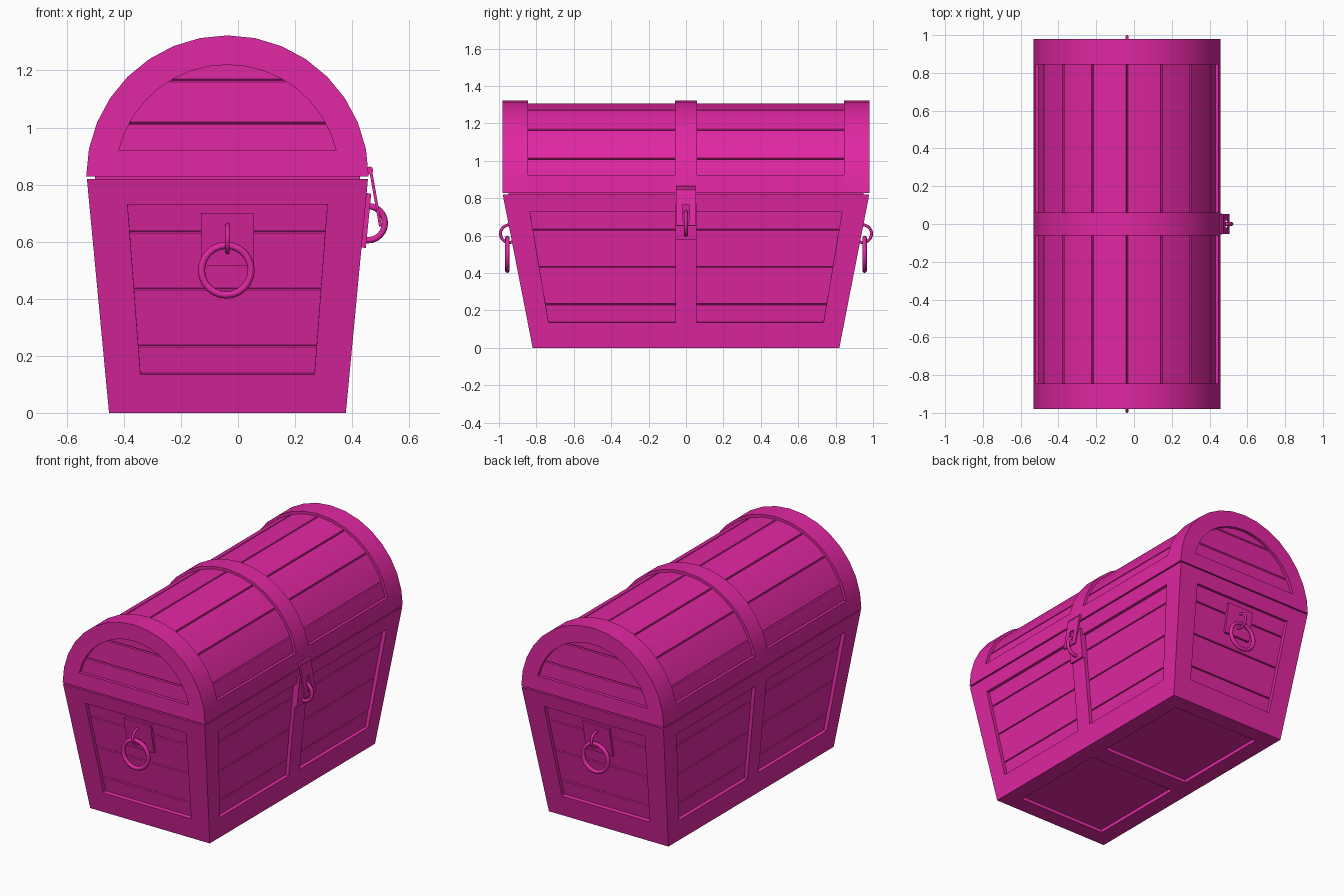
import bpy, bmesh
from math import sin, cos, asin, pi, radians, atan2
from mathutils import Vector, Matrix

if "Cube" in bpy.data.objects:
    bpy.data.objects.remove(bpy.data.objects["Cube"])

CX = -0.037                      # centre line of the chest in x
H, LID = 0.82, 0.828             # body top, lid base
R, SEG = 0.495, 16               # lid radius and facets
DEPTH, GROOVE, GAP = 0.022, 0.008, 0.004

mat = bpy.data.materials.new("chest_paint")
mat.diffuse_color = (0.75, 0.02, 0.36, 1)
mat.use_nodes = True
mat.node_tree.nodes["Principled BSDF"].inputs["Base Color"].default_value = mat.diffuse_color


def hx(z): return 0.415 + 0.0775 * z / H
def hy(z): return 0.82 + 0.16 * z / H


def finish(name, bm, bevel=0, smooth=False):
    bmesh.ops.remove_doubles(bm, verts=bm.verts[:], dist=1e-5)
    bmesh.ops.recalc_face_normals(bm, faces=bm.faces[:])
    me = bpy.data.meshes.new(name)
    bm.to_mesh(me)
    bm.free()
    ob = bpy.data.objects.new(name, me)
    bpy.context.collection.objects.link(ob)
    me.materials.append(mat)
    if bevel:
        m = ob.modifiers.new("bevel", 'BEVEL')
        m.width, m.segments = bevel, 1
    if smooth:
        bpy.ops.object.select_all(action='DESELECT')
        ob.select_set(True)
        bpy.context.view_layer.objects.active = ob
        bpy.ops.object.shade_smooth_by_angle(angle=radians(35))
    return ob


def face(bm, pts):
    bm.faces.new([bm.verts.new(p) for p in pts])


def recess(bm, outer, inner, seams=()):
    """Framed panel: flat border, sunken floor with V grooves between planks."""
    o, i = [Vector(p) for p in outer], [Vector(p) for p in inner]
    n = (o[1] - o[0]).cross(o[3] - o[0]).normalized()
    if n.dot(o[0] + o[2] - 2 * Vector((CX, 0, H / 2))) < 0:
        n = -n
    for k in range(4):
        m = (k + 1) % 4
        face(bm, (o[k], o[m], i[m], i[k]))
    prof = [(0, DEPTH)]
    for t in seams:
        prof += [(t - GAP / 0.6, DEPTH), (t, DEPTH + GROOVE), (t + GAP / 0.6, DEPTH)]
    prof.append((1, DEPTH))
    left = [i[0].lerp(i[3], t) - n * d for t, d in prof]
    right = [i[1].lerp(i[2], t) - n * d for t, d in prof]
    for k in range(len(prof) - 1):
        face(bm, (left[k], right[k], right[k + 1], left[k + 1]))
    face(bm, (i[0], i[1], right[0], left[0]))
    face(bm, (i[3], i[2], right[-1], left[-1]))
    face(bm, [i[0]] + left + [i[3]])
    face(bm, [i[1]] + right + [i[2]])


def prism(name, loop, y0, y1, hole=None, bevel=0, smooth=False):
    """Extrude an xz outline along y, optionally with a matching hole."""
    bm = bmesh.new()
    n = len(loop)
    for pts in filter(None, (loop, hole)):
        for k in range(n):
            a, b = pts[k], pts[(k + 1) % n]
            face(bm, [(a[0], y0, a[1]), (b[0], y0, b[1]), (b[0], y1, b[1]), (a[0], y1, a[1])])
    for y in (y0, y1):
        if hole:
            for k in range(n):
                m = (k + 1) % n
                face(bm, [(p[0], y, p[1]) for p in (loop[k], loop[m], hole[m], hole[k])])
        else:
            face(bm, [(p[0], y, p[1]) for p in loop])
    return finish(name, bm, bevel, smooth)


def rect(x0, x1, z0, z1):
    return [(x0, z0), (x1, z0), (x1, z1), (x0, z1)]


def arc(r, start=0.0):
    return [(CX + r * cos(a), LID + r * sin(a)) for a in
            (start + (pi - 2 * start) * k / SEG for k in range(SEG + 1))]


def ring(name, loc, major, minor, axis):
    bpy.ops.mesh.primitive_torus_add(location=loc, major_radius=major, minor_radius=minor,
                                     major_segments=24, minor_segments=8,
                                     rotation=(0, pi / 2, 0) if axis == 'X' else (pi / 2, 0, 0))
    ob = bpy.context.object
    ob.name = name
    ob.data.materials.append(mat)
    bpy.ops.object.shade_smooth_by_angle(angle=radians(50))


# Tapered body with sunken plank panels on every side and underneath
ZB, ZT = 0.135, 0.73
seams = [(z - ZB) / (ZT - ZB) for z in (0.23, 0.43, 0.63)]
bm = bmesh.new()
for s in (-1, 1):
    recess(bm, [(CX + u * hx(z), s * hy(z), z) for u, z in ((-1, 0), (1, 0), (1, H), (-1, H))],
           [(CX + u, s * hy(z), z) for u, z in ((-.305, ZB), (.305, ZB), (.35, ZT), (-.35, ZT))], seams)
    for q in (-1, 1):
        recess(bm, [(CX + s * hx(z), q * y, z) for y, z in ((0, 0), (hy(0), 0), (hy(H), H), (0, H))],
               [(CX + s * hx(z), q * y, z) for y, z in ((.055, ZB), (.735, ZB), (.835, ZT), (.055, ZT))],
               seams)
    recess(bm, [(CX + u * hx(0), s * y, 0) for u, y in ((-1, 0), (1, 0), (1, hy(0)), (-1, hy(0)))],
           [(CX + u, s * y, 0) for u, y in ((-.31, .06), (.31, .06), (.31, .715), (-.31, .715))])
    face(bm, [(CX + u * hx(H), s * y, H) for u, y in ((-1, 0), (1, 0), (1, hy(H)), (-1, hy(H)))])
finish("chest_body", bm)

# Inner lip closing the gap between body and lid
prism("inner_lip", rect(CX - .465, CX + .465, .80, .85), -.95, .95)

# Lid planks: arch with a groove every second facet
loop = []
for k in range(SEG + 1):
    a = pi * k / SEG
    cuts = [(-.01, 0), (0, .01), (.01, 0)] if k % 2 == 0 and 0 < k < SEG else [(0, 0)]
    for da, d in cuts:
        r = 0.478 - d
        loop.append((CX + r * cos(a + da), LID + r * sin(a + da)))
prism("lid_planks", loop, -.94, .94, smooth=True)

# Lid bands: centre strap, end arches with framed opening, lower rails, end planks
prism("lid_centre_band", arc(R), -.06, .06, smooth=True)
low = arc(R)
for s, side in ((-1, "front"), (1, "back")):
    prism(f"lid_{side}_arch", arc(R), *sorted((s * .845, s * .98)),
          hole=arc(.392, asin(.092 / .392)), smooth=True)
    prism(f"lid_{side}_rail", [low[0], low[1], low[-2], low[-1]], *sorted((s * .06, s * .845)))
    for w, z0, z1 in ((.42, .89, 1.015), (.345, 1.015, 1.165), (.22, 1.165, 1.25)):
        prism(f"lid_{side}_plank", rect(CX - w, CX + w, z0, z1), *sorted((s * .9, s * .96)), bevel=.005)

# Carrying handles: sloped plate, staple and hanging ring on both ends
for s, side in ((-1, "front"), (1, "back")):
    bm = bmesh.new()
    vs = [bm.verts.new((CX + u, s * (hy(z) - d), z))
          for u in (-.093, .093) for z in (.515, .70) for d in (.008, .04)]
    bmesh.ops.convex_hull(bm, input=vs)
    bmesh.ops.dissolve_limit(bm, angle_limit=.01, verts=bm.verts[:], edges=bm.edges[:])
    finish(f"{side}_handle_plate", bm)
    ring(f"{side}_handle_staple", (CX, s * .945, .61), .047, .008, 'X')
    ring(f"{side}_handle_ring", (CX - .004, s * .955, .5), .087, .0125, 'Y')

# Lock on the right side: back plate, hinged hasp with slot, knuckle and staple
prism("lock_plate", [(.425, .58), (.448, .578), (.467, .768), (.44, .772)], -.055, .055)
hasp = prism("lock_hasp", rect(-.053, .053, -.205, 0), -.005, .005,
             hole=rect(-.018, .018, -.185, -.09))
hasp.matrix_world = (Matrix.Translation((.464, 0, .855)) @
                     Matrix.Rotation(-atan2(.036, .205), 4, 'Y') @ Matrix.Rotation(pi / 2, 4, 'Z'))
prism("hasp_knuckle", [(.462 + .012 * cos(k * pi / 4), .85 + .014 * sin(k * pi / 4)) for k in range(8)],
      -.053, .053, smooth=False)
ring("lock_staple", (.455, 0, .665), .06, .011, 'Y')
